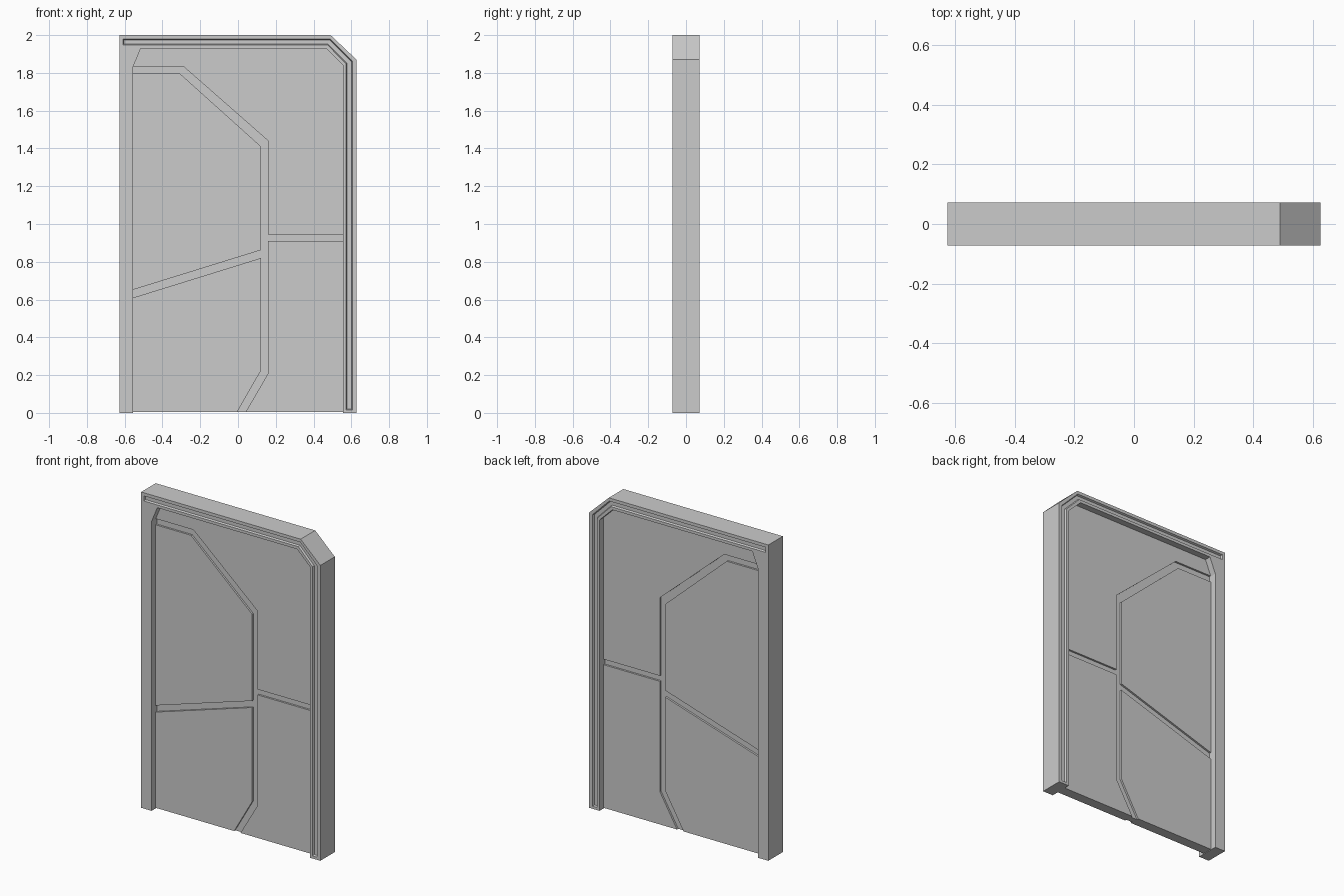
import bpy, bmesh

if "Cube" in bpy.data.objects:
    bpy.data.objects.remove(bpy.data.objects["Cube"])

HALF = 0.0725      # half depth of the frame
PANEL = 0.032      # half depth of the raised door panels
CORE = 0.020       # half depth of the slab at the bottom of the seams
B = 0.004          # door leaf clearance above the ground


def loft(name, a, b, ya, yb):
    """Solid between outline a (x, z) at depth ya and outline b at depth yb."""
    bm = bmesh.new()
    va = [bm.verts.new((x, ya, z)) for x, z in a]
    vb = [bm.verts.new((x, yb, z)) for x, z in b]
    n = len(a)
    bm.faces.new(va)
    bm.faces.new(vb[::-1])
    for i in range(n):
        j = (i + 1) % n
        bm.faces.new((va[j], va[i], vb[i], vb[j]))
    bmesh.ops.recalc_face_normals(bm, faces=bm.faces)
    me = bpy.data.meshes.new(name)
    bm.to_mesh(me)
    bm.free()
    ob = bpy.data.objects.new(name, me)
    bpy.context.collection.objects.link(ob)
    return ob


def slab(name, pts, half):
    return loft(name, pts, pts, -half, half)


def channel(t):
    """Outline of the trim channel, shrunk by t."""
    k = 0.414 * t
    return [(-0.609 + t, 1.980 - t), (0.487 - k, 1.980 - t),
            (0.605 - t, 1.862 - k), (0.605 - t, 0.016 + t),
            (0.572 + t, 0.016 + t), (0.572 + t, 1.848 + k),
            (0.474 + k, 1.948 + t), (-0.609 + t, 1.948 + t)]


# frame: outer outline joined with the opening, open at the bottom
opening = [(-0.555, 0), (-0.555, 1.832), (-0.515, 1.93),
           (0.465, 1.93), (0.555, 1.842), (0.555, 0)]
outer = [(0.6275, 0), (0.6275, 1.87), (0.49, 2), (-0.6275, 2), (-0.6275, 0)]
frame = slab("door_frame", opening + outer, HALF)

# trim channel with sloped walls, cut into both faces of the frame
for side, label in ((-1, "front"), (1, "back")):
    cutter = loft("channel_cutter_" + label, channel(-0.004), channel(0.005),
                  side * (HALF + 0.01), side * (HALF - 0.012))
    cutter.hide_render = True
    cutter.hide_viewport = False
    cutter.display_type = 'WIRE'
    mod = frame.modifiers.new("channel_" + label, 'BOOLEAN')
    mod.operation = 'DIFFERENCE'
    mod.solver = 'EXACT'
    mod.object = cutter

# thin core that forms the floor of the seams
slab("door_core", [(x, max(z, B)) for x, z in opening], CORE)

# four raised panels separated by seams, showing on both sides
panels = {
    "panel_upper_right": [(-0.555, 1.835), (-0.29, 1.835), (0.16, 1.44), (0.16, 0.945),
                          (0.555, 0.945), (0.555, 1.842), (0.465, 1.93), (-0.515, 1.93)],
    "panel_upper_left": [(-0.555, 1.796), (-0.307, 1.796), (0.122, 1.41),
                         (0.122, 0.862), (-0.555, 0.652)],
    "panel_lower_left": [(-0.555, 0.61), (0.122, 0.82), (0.122, 0.225),
                         (-0.005, B), (-0.555, B)],
    "panel_lower_right": [(0.16, 0.91), (0.555, 0.91), (0.555, B),
                          (0.04, B), (0.16, 0.21)],
}
for name, pts in panels.items():
    slab(name, pts, PANEL)
